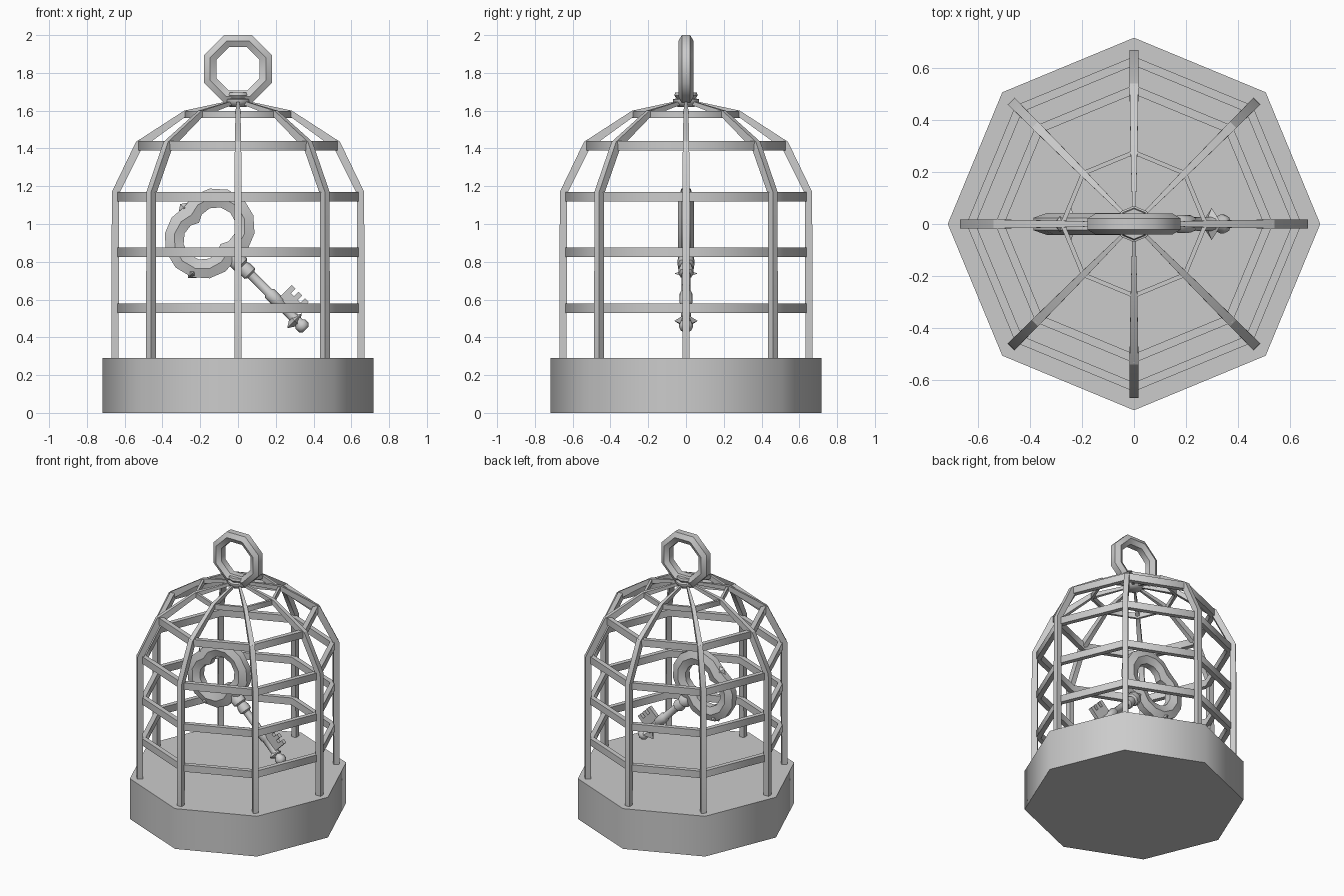
import bpy
import math
from mathutils import Vector

cube = bpy.data.objects.get("Cube")
if cube:
    bpy.data.objects.remove(cube, do_unlink=True)

grey = bpy.data.materials.new("plain_grey")
grey.use_nodes = True
colour = (0.6, 0.6, 0.6, 1)
grey.diffuse_color = colour
grey.node_tree.nodes["Principled BSDF"].inputs["Base Color"].default_value = colour


def build(name, verts, faces, smooth=50):
    """Make a mesh object with outward normals and sharp edges kept."""
    mesh = bpy.data.meshes.new(name)
    mesh.from_pydata(verts, [], faces)
    mesh.materials.append(grey)
    obj = bpy.data.objects.new(name, mesh)
    bpy.context.collection.objects.link(obj)
    bpy.ops.object.select_all(action='DESELECT')
    obj.select_set(True)
    bpy.context.view_layer.objects.active = obj
    bpy.ops.object.mode_set(mode='EDIT')
    bpy.ops.mesh.select_all(action='SELECT')
    bpy.ops.mesh.normals_make_consistent(inside=False)
    bpy.ops.object.mode_set(mode='OBJECT')
    if smooth:
        bpy.ops.object.shade_smooth_by_angle(angle=math.radians(smooth))
    return obj


def loft(name, rows, closed=False, smooth=50):
    """Skin a list of equal cross-sections, joined end to end or capped."""
    n, m = len(rows[0]), len(rows)
    verts = [p for row in rows for p in row]
    faces = []
    for i in range(m if closed else m - 1):
        j = (i + 1) % m
        for k in range(n):
            l = (k + 1) % n
            faces.append((i * n + k, i * n + l, j * n + l, j * n + k))
    if not closed:
        faces += [tuple(range(n)), tuple((m - 1) * n + k for k in range(n))]
    return build(name, verts, faces, smooth)


def spokes(count, offset=0.0):
    return [2 * math.pi * (i + offset) / count for i in range(count)]


def turned(name, profile):
    """Eight-sided upright solid from (radius, height) pairs."""
    loft(name, [[(r * math.cos(a), r * math.sin(a), z) for a in spokes(8)]
                for r, z in profile])


# Base
turned("base", [(0.717, 0), (0.717, 0.29)])

# Upright bars that bend into the dome: outer r, outer z, inner r, inner z, half width
BAR = [(0.67, 0.27, 0.632, 0.27, 0.018), (0.668, 1.17, 0.63, 1.16, 0.018),
       (0.54, 1.435, 0.51, 1.4, 0.017), (0.285, 1.6, 0.275, 1.57, 0.013),
       (0.03, 1.655, 0.03, 1.635, 0.006)]
for i, a in enumerate(spokes(8)):
    out = Vector((math.cos(a), math.sin(a), 0))
    side = Vector((-out.y, out.x, 0))
    up = Vector((0, 0, 1))
    loft(f"cage_bar_{i + 1}",
         [[out * ro + up * zo + side * w, out * ro + up * zo - side * w,
           out * ri + up * zi - side * w, out * ri + up * zi + side * w]
          for ro, zo, ri, zi, w in BAR], smooth=30)

# Horizontal hoops: radius, bottom, top, thickness
for i, (r, low, high, t) in enumerate([(0.645, 0.53, 0.58, 0.035), (0.645, 0.825, 0.875, 0.035),
                                       (0.645, 1.12, 1.17, 0.035), (0.535, 1.39, 1.44, 0.035),
                                       (0.285, 1.56, 1.597, 0.018)]):
    loft(f"cage_hoop_{i + 1}",
         [[(q * math.cos(a), q * math.sin(a), z)
           for q, z in ((r, low), (r, high), (r - t, high), (r - t, low))]
          for a in spokes(8)], closed=True)

# Crown knob
turned("crown_knob", [(0.045, 1.62), (0.07, 1.645), (0.07, 1.66),
                      (0.05, 1.665), (0.062, 1.68), (0.058, 1.695)])


def rounded_section(inner, outer, edge, depth):
    """Six-sided slice of a hanging ring as (distance, y) pairs."""
    mid = (inner + outer) / 2
    return [(outer, edge), (mid, depth), (inner, edge),
            (inner, -edge), (mid, -depth), (outer, -edge)]


# Hanging ring
flat = 1 / math.cos(math.pi / 8)
loft("hanging_ring",
     [[(d * math.cos(a), y, 1.821 + d * math.sin(a))
       for d, y in rounded_section(0.115 * flat, 0.179 * flat, 0.022, 0.041)]
      for a in spokes(8, 0.5)], closed=True)


def key_point(u, v, y):
    """Place a point given along (u) and across (v) the tilted key."""
    s = math.sqrt(0.5)
    return (-0.15 + s * (u + v), y, 0.95 + s * (v - u))


# Key bow, with a pinched two-lobed hole
bow = []
for a in spokes(16):
    lobe = abs(math.sin(a))
    section = rounded_section(0.08 + 0.075 * lobe, 0.195 + 0.06 * lobe, 0.024, 0.042)
    bow.append([key_point(d * math.cos(a), d * math.sin(a), y) for d, y in section])
loft("key_bow", bow, closed=True, smooth=35)

# Key shaft with collars and a thicker end
SHAFT = [(0.15, 0.03), (0.19, 0.036), (0.2, 0.046), (0.235, 0.046), (0.245, 0.032),
         (0.27, 0.04), (0.3, 0.04), (0.31, 0.025), (0.44, 0.025), (0.45, 0.034),
         (0.52, 0.034), (0.53, 0.027), (0.67, 0.027), (0.68, 0.036), (0.705, 0.036),
         (0.72, 0.02)]
loft("key_shaft", [[key_point(u, r * math.cos(a), r * math.sin(a)) for a in spokes(8)]
                   for u, r in SHAFT])

# Key bit with three teeth
teeth = [(0.5, 0)]
for i in range(3):
    start = 0.5 + 0.05 * i
    teeth += [(start, 0.08), (start, 0.115), (start + 0.028, 0.115), (start + 0.028, 0.08)]
teeth.append((0.628, 0))
loft("key_bit", [[key_point(u, v, y) for u, v in teeth] for y in (-0.014, 0.014)], smooth=0)


def stud(name, u, v, ru, rv, ry):
    """Small pointed eight-faced ornament."""
    tips = [(ru, 0, 0), (0, rv, 0), (-ru, 0, 0), (0, -rv, 0), (0, 0, ry), (0, 0, -ry)]
    faces = [(k, (k + 1) % 4, tip) for k in range(4) for tip in (4, 5)]
    build(name, [key_point(u + a, v + b, y) for a, b, y in tips], faces, smooth=0)


# Pointed ornaments on the bow and near the shaft end
stud("bow_end_stud", -0.19, 0, 0.03, 0.045, 0.03)
stud("bow_side_stud", 0.085, -0.215, 0.032, 0.032, 0.062)
stud("shaft_end_stud", 0.645, -0.01, 0.035, 0.055, 0.062)
